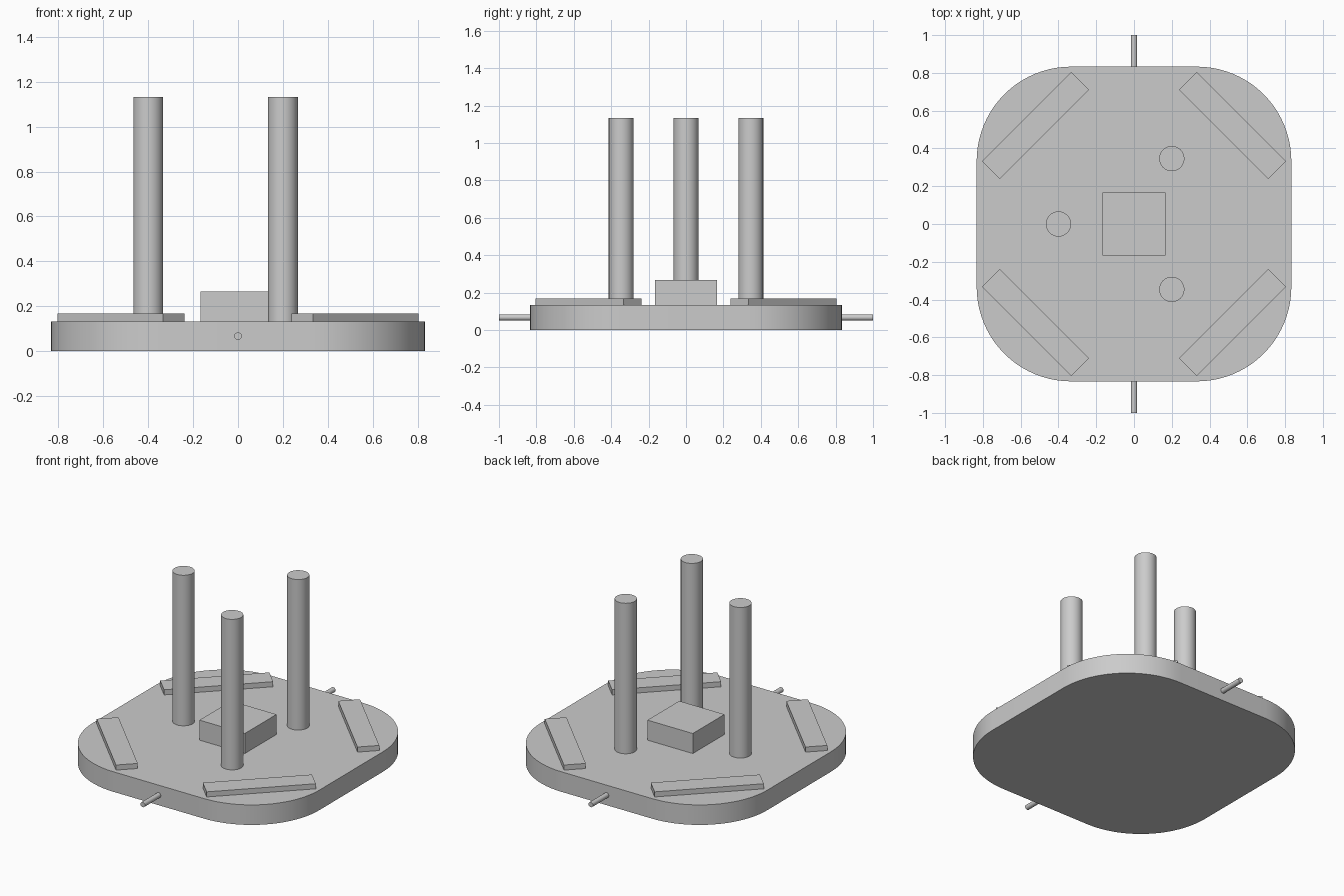
import bpy
import math
from mathutils import Vector

cube = bpy.data.objects.get("Cube")
if cube:
    bpy.data.objects.remove(cube, do_unlink=True)

# One plain grey for the whole model
grey = bpy.data.materials.new("plain grey")
grey.use_nodes = True
colour = (0.6, 0.6, 0.6, 1)
grey.diffuse_color = colour
grey.node_tree.nodes["Principled BSDF"].inputs["Base Color"].default_value = colour

PLATE_TOP = 0.133
HALF = 0.833
CORNER = 0.5


def finish(obj, name, smooth=False):
    obj.name = name
    obj.data.name = name
    obj.data.materials.clear()
    obj.data.materials.append(grey)
    if smooth:
        bpy.ops.object.select_all(action="DESELECT")
        obj.select_set(True)
        bpy.context.view_layer.objects.active = obj
        bpy.ops.object.shade_smooth_by_angle(angle=math.radians(30))
    return obj


def box(name, size, location, turn=0):
    bpy.ops.mesh.primitive_cube_add(size=1, location=location, rotation=(0, 0, turn))
    obj = bpy.context.object
    obj.scale = size
    bpy.ops.object.transform_apply(location=False, rotation=False, scale=True)
    return finish(obj, name)


def cylinder(name, radius, depth, location, rotation=(0, 0, 0)):
    bpy.ops.mesh.primitive_cylinder_add(vertices=48, radius=radius, depth=depth,
                                        location=location, rotation=rotation)
    return finish(bpy.context.object, name, smooth=True)


def rounded_plate(name, half, radius, height, steps=20):
    # Trace the four corner arcs, then raise the outline into a slab
    outline = []
    for quarter in range(4):
        middle = math.pi / 4 + quarter * math.pi / 2
        centre = Vector((math.copysign(half - radius, math.cos(middle)),
                         math.copysign(half - radius, math.sin(middle))))
        for i in range(steps + 1):
            a = (quarter + i / steps) * math.pi / 2
            outline.append(centre + radius * Vector((math.cos(a), math.sin(a))))
    n = len(outline)
    verts = [(p.x, p.y, z) for z in (0, height) for p in outline]
    faces = [tuple(reversed(range(n))), tuple(range(n, 2 * n))]
    faces += [(i, (i + 1) % n, n + (i + 1) % n, n + i) for i in range(n)]
    mesh = bpy.data.meshes.new(name)
    mesh.from_pydata(verts, [], faces)
    obj = bpy.data.objects.new(name, mesh)
    bpy.context.collection.objects.link(obj)
    return finish(obj, name, smooth=True)


# Base and central block
rounded_plate("base_plate", HALF, CORNER, PLATE_TOP)
box("centre_block", (0.333, 0.333, 0.133), (0, 0, PLATE_TOP + 0.0665))

# Three posts evenly spaced round the centre
for i, side in enumerate(("back_left", "right", "front_left")):
    a = math.radians(60 + 120 * i)
    cylinder(side + "_post", 0.0667, 1.0,
             (0.4 * math.cos(a), 0.4 * math.sin(a), PLATE_TOP + 0.5))

# Diagonal bars across the four corners
for x, side in ((1, "left"), (-1, "right")):
    for y, end in ((1, "back"), (-1, "front")):
        box(f"{end}_{side}_corner_bar", (0.667, 0.133, 0.034),
            (0.522 * x, 0.522 * y, PLATE_TOP + 0.017), -x * y * math.pi / 4)

# Thin pins sticking out of the front and back edges
for y, end in ((1, "back"), (-1, "front")):
    cylinder(end + "_pin", 0.0167, 0.2, (0, 0.9 * y, 0.067), (math.pi / 2, 0, 0))
